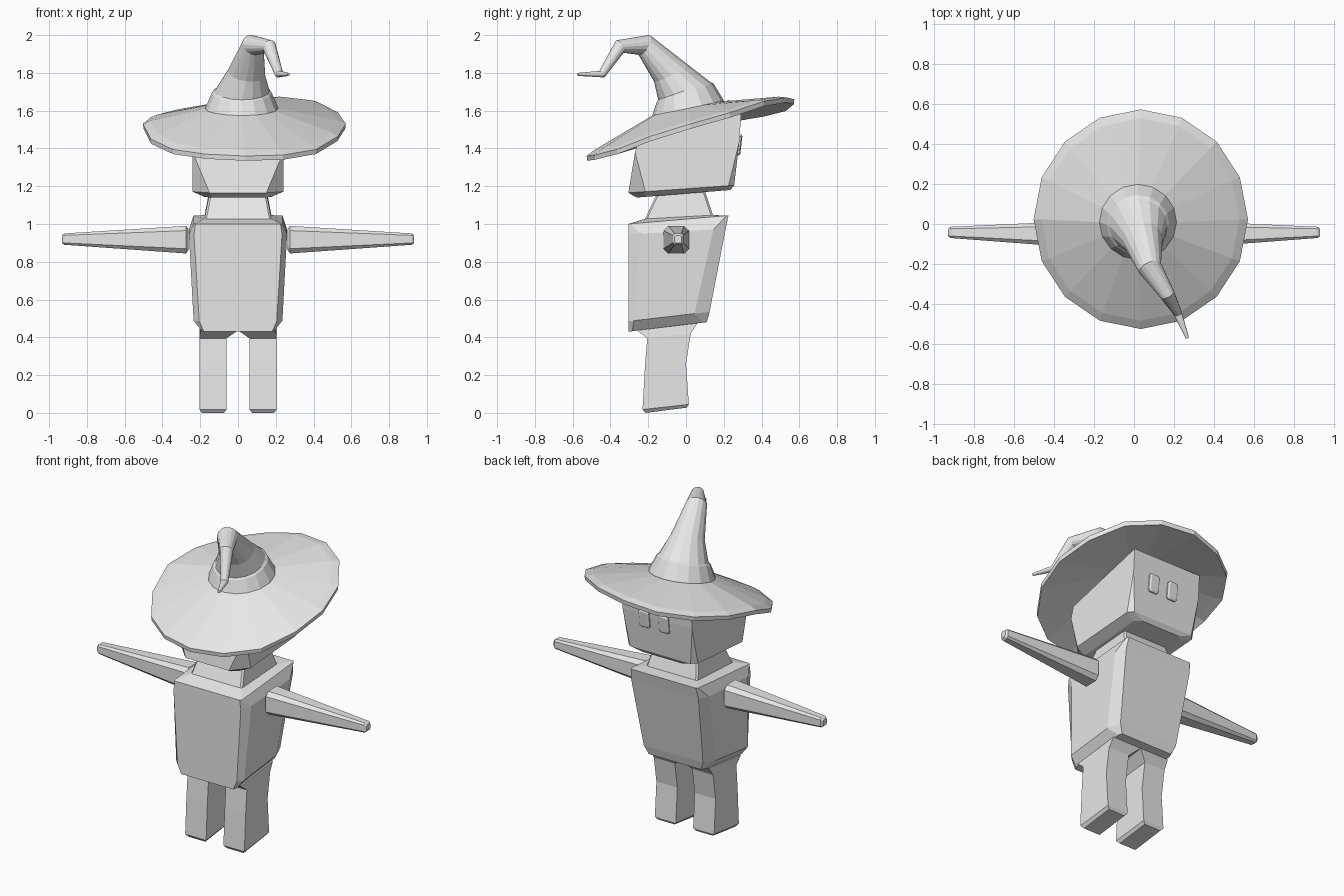
import bpy, bmesh, math
from mathutils import Vector

grey = bpy.data.materials.new("plain_grey")
grey.diffuse_color = (0.8, 0.8, 0.8, 1)


def loft(name, rings, closed=False, mirror=False):
    """Skin a list of equal-length rings, capped at both ends or joined in a loop."""
    bm = bmesh.new()
    vr = [[bm.verts.new(p) for p in r] for r in rings]
    n = len(vr[0])
    pairs = list(zip(vr, vr[1:]))
    if closed:
        pairs.append((vr[-1], vr[0]))
    else:
        bm.faces.new(vr[0])
        bm.faces.new(vr[-1])
    for a, b in pairs:
        for i in range(n):
            j = (i + 1) % n
            bm.faces.new((a[i], a[j], b[j], b[i]))
    bmesh.ops.remove_doubles(bm, verts=bm.verts, dist=0.0005)
    bmesh.ops.recalc_face_normals(bm, faces=bm.faces)
    me = bpy.data.meshes.new(name)
    bm.to_mesh(me)
    bm.free()
    me.materials.append(grey)
    ob = bpy.data.objects.new(name, me)
    bpy.context.collection.objects.link(ob)
    if mirror:
        ob.modifiers.new("Mirror", 'MIRROR').use_mirror_merge = False
    return ob


def rect(x0, x1, y0, y1, z0, z1, cx=0.0, cy=0.0, bx=None, by=None):
    """Rectangle with cut corners (front cx, cy; back bx, by), sloping z0 to z1 along y."""
    bx = cx if bx is None else bx
    by = cy if by is None else by
    pts = [(x0 + cx, y0), (x1 - cx, y0), (x1, y0 + cy), (x1, y1 - by),
           (x1 - bx, y1), (x0 + bx, y1), (x0, y1 - by), (x0, y0 + cy)]
    return [(x, y, z0 + (z1 - z0) * (y - y0) / (y1 - y0)) for x, y in pts]


def sym(x, *a):
    return rect(-x, x, *a)


# torso and neck
loft("torso", [
    sym(0.19, -0.305, 0.11, 0.43, 0.48, 0.01, 0.02),
    sym(0.235, -0.305, 0.125, 0.485, 0.535, 0.03, 0.03, 0.03, 0.08),
    sym(0.26, -0.305, 0.21, 0.945, 0.975, 0.027, 0.065),
    sym(0.235, -0.305, 0.225, 1.0, 1.045, 0.01, 0.01),
    sym(0.178, -0.22, 0.145, 1.027, 1.047, 0.01, 0.01),
])
loft("neck", [
    sym(0.178, -0.22, 0.145, 1.02, 1.04, 0.01, 0.01),
    sym(0.15, -0.15, 0.095, 1.17, 1.19, 0.01, 0.01),
])

# legs with hips, widening into the torso
loft("legs", [
    rect(0.075, 0.19, -0.215, 0.005, 0.0, 0.028),
    rect(0.06, 0.205, -0.23, 0.015, 0.018, 0.045),
    rect(0.06, 0.205, -0.217, 0.0, 0.25, 0.26),
    rect(0.06, 0.205, -0.205, 0.025, 0.395, 0.42),
    rect(0.0, 0.2, -0.26, 0.06, 0.437, 0.475),
], mirror=True)


# arms
def arm_ring(x, y, z, h, w, c):
    return [(x, y + p[0], z + p[1]) for p in rect(-w, w, -h, h, 0, 0, c, c)]


loft("arms", [
    arm_ring(0.262, -0.052, 0.917, 0.055, 0.05, 0.02),
    arm_ring(0.275, -0.052, 0.917, 0.073, 0.067, 0.025),
    arm_ring(0.92, -0.042, 0.92, 0.03, 0.028, 0.01),
    arm_ring(0.933, -0.042, 0.92, 0.02, 0.018, 0.007),
], mirror=True)

# head, with the front corners cut wider towards the chin
loft("head", [
    sym(0.175, -0.26, 0.235, 1.14, 1.18, 0.04, 0.03),
    sym(0.24, -0.305, 0.255, 1.165, 1.205, 0.09, 0.09, 0.03, 0.03),
    sym(0.24, -0.27, 0.283, 1.38, 1.44, 0.0, 0.0),
    sym(0.24, -0.25, 0.292, 1.45, 1.59, 0.0, 0.0),
])


# eyes on the rear-facing side of the head
def eye_ring(x, y, w, h, c):
    return [(x + p[0], y + 0.12 * p[1], 1.418 + p[1])
            for p in rect(-w, w, -h, h, 0, 0, c, c)]


for label, x in (("left_eye", 0.09), ("right_eye", -0.045)):
    loft(label, [eye_ring(x, 0.27, 0.036, 0.056, 0.01),
                 eye_ring(x, 0.287, 0.036, 0.056, 0.01),
                 eye_ring(x, 0.293, 0.026, 0.046, 0.008)])

# hat brim: wavy tilted disc with a lip
SEG = 16
rim_z = [1.515, 1.575, 1.635, 1.655, 1.645, 1.61, 1.58, 1.55,
         1.515, 1.435, 1.38, 1.355, 1.345, 1.35, 1.38, 1.45]


def brim_ring(t, dz):
    """t = 0 at the crown, 1 at the outer rim."""
    out = []
    for k in range(SEG):
        a = math.tau * k / SEG
        ix, iy = 0.02 + 0.195 * math.cos(a), 0.01 + 0.195 * math.sin(a)
        iz = 1.61 + 0.21 * (iy - 0.01)
        ox, oy = 0.034 + 0.537 * math.cos(a), 0.024 + 0.55 * math.sin(a)
        out.append((ix + (ox - ix) * t, iy + (oy - iy) * t,
                    iz + (rim_z[k] - iz) * t + dz))
    return out


loft("hat_brim", [brim_ring(-0.05, 0.0), brim_ring(0.88, 0.02), brim_ring(1.0, 0.015),
                  brim_ring(0.99, -0.012), brim_ring(0.88, -0.012),
                  brim_ring(-0.05, -0.025)], closed=True)


# hat crown: bent cone with a band at its base
def tilted_ring(c, n, r):
    q = Vector((0, 0, 1)).rotation_difference(Vector(n))
    return [Vector(c) + q @ Vector((r * math.cos(math.tau * k / SEG),
                                    r * math.sin(math.tau * k / SEG), 0))
            for k in range(SEG)]


loft("hat_crown", [tilted_ring(*s) for s in (
    ((0.02, 0.01, 1.595), (0, -0.2, 1), 0.195),
    ((0.02, 0.01, 1.615), (0, -0.22, 1), 0.193),
    ((0.02, -0.005, 1.695), (0, -0.33, 1), 0.158),
    ((0.022, -0.01, 1.705), (0, -0.35, 1), 0.145),
    ((0.045, -0.08, 1.8), (0.15, -0.5, 1), 0.1),
    ((0.08, -0.22, 1.948), (0.4, -0.85, 0.5), 0.06),
    ((0.165, -0.35, 1.94), (0.4, -0.8, -0.5), 0.038),
    ((0.218, -0.445, 1.793), (0.3, -0.7, -0.6), 0.022),
    ((0.268, -0.572, 1.792), (0.4, -0.9, 0), 0.008),
)])
